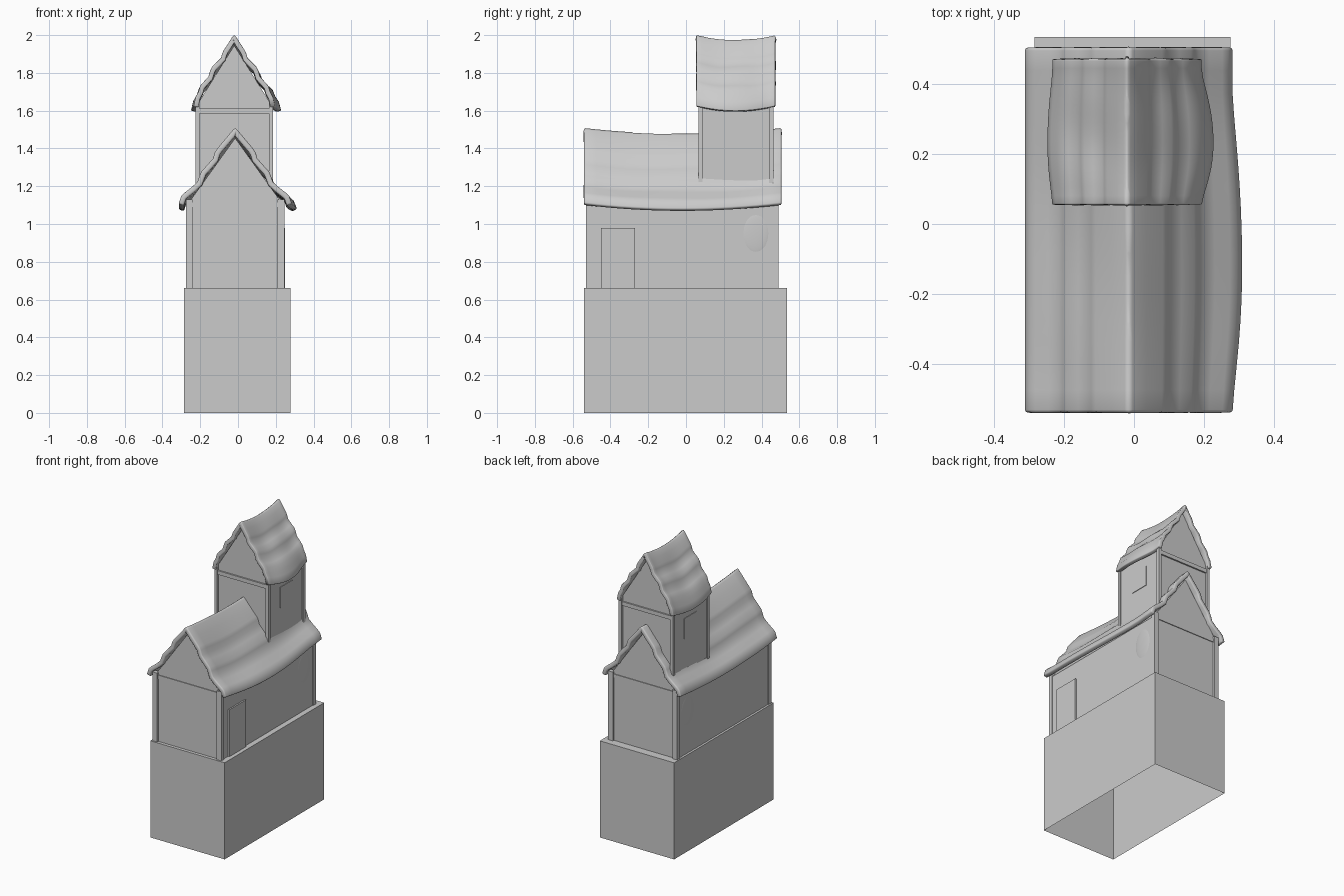
import bpy, bmesh, math

if "Cube" in bpy.data.objects:
    bpy.data.objects.remove(bpy.data.objects["Cube"])


def mesh_object(name, verts, faces):
    me = bpy.data.meshes.new(name)
    me.from_pydata(verts, [], faces)
    ob = bpy.data.objects.new(name, me)
    bpy.context.collection.objects.link(ob)
    bm = bmesh.new()
    bm.from_mesh(me)
    bmesh.ops.recalc_face_normals(bm, faces=bm.faces)
    bm.to_mesh(me)
    bm.free()
    return ob


def box(name, x0, x1, y0, y1, z0, z1, open_bottom=False):
    v = [(x, y, z) for z in (z0, z1) for x, y in ((x0, y0), (x1, y0), (x1, y1), (x0, y1))]
    f = [(4, 5, 6, 7), (0, 1, 5, 4), (1, 2, 6, 5), (2, 3, 7, 6), (3, 0, 4, 7)]
    if not open_bottom:
        f.append((3, 2, 1, 0))
    return mesh_object(name, v, f)


def gabled_body(name, cx, half, y0, y1, z0, z_eave, z_peak):
    prof = [(-half, z0), (half, z0), (half, z_eave), (0, z_peak), (-half, z_eave)]
    v = [(cx + x, y, z) for y in (y0, y1) for x, z in prof]
    f = [(0, 1, 2, 3, 4), (9, 8, 7, 6, 5)]
    f += [(i, (i + 1) % 5, 5 + (i + 1) % 5, 5 + i) for i in range(5)]
    return mesh_object(name, v, f)


def roof(name, cx, y0, y1, peak, half, sag, bulge_l, bulge_r, bulge_at, thick):
    # stepped half profile, mirrored, swept along y with a sagging ridge
    prof = [(-x, z) for x, z in reversed(half[1:])] + half
    n, rows, reach = len(prof), 17, half[-1][0]
    v, f = [], []
    for j in range(rows):
        t = 2 * j / (rows - 1) - 1
        dip = sag * (1 - t * t)
        bow = max(0, math.cos((t - bulge_at) * math.pi / 2 / (1 - abs(bulge_at)) * 0.85)) * (1 - t ** 4)
        for x, z in prof:
            k = abs(x) / reach
            push = (bulge_r if x > 0 else -bulge_l) * bow * k * k
            wave = 0.005 * math.sin(5 * t + 9 * x) * math.sin(math.pi * k) * (1 - t ** 4)
            v.append((cx + x + push, y0 + (y1 - y0) * j / (rows - 1), peak + z - dip + wave))
    for j in range(rows - 1):
        for i in range(n - 1):
            a = j * n + i
            f.append((a, a + 1, a + n + 1, a + n))
    ob = mesh_object(name, v, f)
    # make sure the sheet faces upwards so the thickness grows inwards
    if ob.data.polygons[n // 2].normal.z < 0:
        ob.data.flip_normals()
    s = ob.modifiers.new("thickness", 'SOLIDIFY')
    s.thickness, s.offset = thick, -1
    b = ob.modifiers.new("soft_rim", 'BEVEL')
    b.width, b.segments, b.angle_limit = 0.009, 2, math.radians(75)
    ob.data.shade_smooth()
    return ob


def corner_posts(name, xs, ys, z0, z1):
    for i, (xa, xb) in enumerate(xs):
        for j, (ya, yb) in enumerate(ys):
            box(f"{name}_{i}{j}", xa, xb, ya, yb, z0, z1)


# tall foundation, hollow underneath
box("foundation", -0.285, 0.277, -0.54, 0.535, 0, 0.66, open_bottom=True)

# main house
gabled_body("house_walls", -0.015, 0.255, -0.518, 0.478, 0.655, 1.10, 1.455)
corner_posts("house_post", [(-0.275, -0.24), (0.21, 0.245)],
             [(-0.53, -0.50), (0.46, 0.49)], 0.655, 1.13)
for nm, ya, yb in (("front_tie_beam", -0.523, -0.50), ("back_tie_beam", 0.46, 0.483)):
    box(nm, -0.25, 0.22, ya, yb, 1.09, 1.115)
box("door", 0.23, 0.25, -0.45, -0.27, 0.655, 0.98)

# shallow plaster bulges near the back of both side walls
for nm, x in (("wall_bulge_right", 0.236), ("wall_bulge_left", -0.266)):
    bpy.ops.mesh.primitive_uv_sphere_add(segments=20, ring_count=10, location=(x, 0.37, 0.95))
    ob = bpy.context.object
    ob.name = nm
    ob.scale = (0.009, 0.075, 0.11)
    bpy.ops.object.shade_smooth()

house_profile = [(0, 0), (0.012, -0.009), (0.05, -0.055), (0.095, -0.108), (0.108, -0.128),
                 (0.117, -0.160), (0.145, -0.192), (0.178, -0.228), (0.188, -0.25),
                 (0.200, -0.285), (0.23, -0.312), (0.268, -0.342), (0.285, -0.358), (0.300, -0.400)]
roof("house_roof", -0.015, -0.54, 0.505, 1.508, house_profile, 0.03, 0.0, 0.028, -0.2, 0.03)

# tower
gabled_body("tower_walls", -0.02, 0.197, 0.08, 0.447, 1.10, 1.63, 1.945)
corner_posts("tower_post", [(-0.225, -0.203), (0.163, 0.185)],
             [(0.065, 0.087), (0.44, 0.462)], 1.10, 1.66)
for nm, ya, yb in (("tower_front_beam", 0.07, 0.09), ("tower_back_beam", 0.437, 0.457)):
    box(nm, -0.21, 0.17, ya, yb, 1.585, 1.612)
for nm, x in (("tower_shutter_right", 0.177), ("tower_shutter_left", -0.217)):
    box(nm, x - 0.004, x + 0.004, 0.20, 0.33, 1.41, 1.55)

tower_profile = [(0, 0), (0.010, -0.008), (0.03, -0.04), (0.056, -0.08), (0.064, -0.098),
                 (0.070, -0.120), (0.095, -0.145), (0.118, -0.168), (0.128, -0.19),
                 (0.137, -0.220), (0.16, -0.245), (0.180, -0.268), (0.190, -0.30),
                 (0.205, -0.328), (0.215, -0.375)]
roof("tower_roof", -0.02, 0.055, 0.472, 2.0, tower_profile, 0.025, 0.014, 0.034, -0.15, 0.026)
